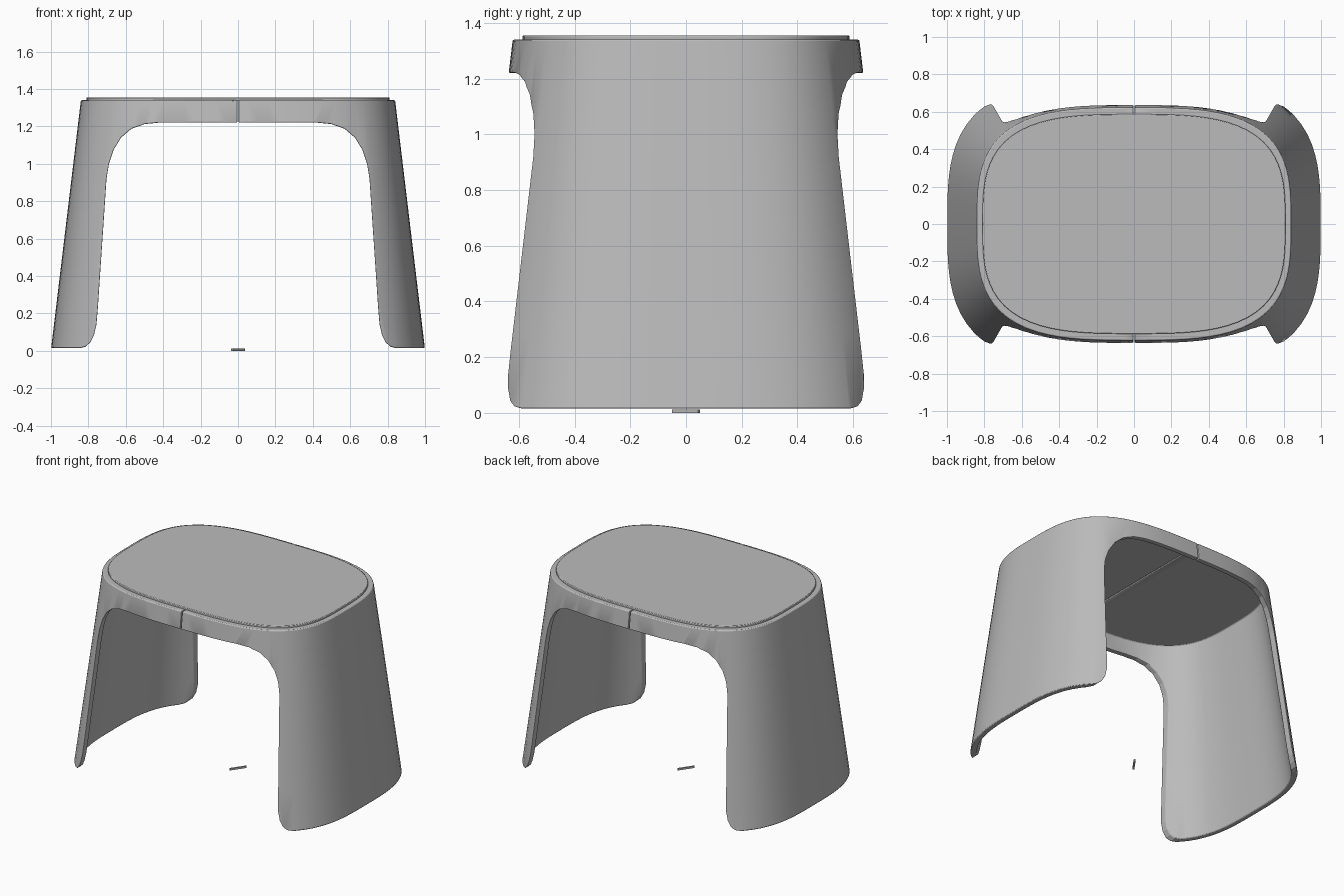
import bpy, bmesh, math

if "Cube" in bpy.data.objects:
    bpy.data.objects.remove(bpy.data.objects["Cube"])

FOOT, TOP = 0.015, 1.34
FLARE, WALL, POWER, SIDES = 0.12, 0.035, 3.2, 96

grey = bpy.data.materials.new("plain_grey")
grey.use_nodes = True
grey.diffuse_color = (0.5, 0.5, 0.5, 1)
grey.node_tree.nodes["Principled BSDF"].inputs["Base Color"].default_value = grey.diffuse_color


def make(name, bm):
    bmesh.ops.recalc_face_normals(bm, faces=bm.faces)
    mesh = bpy.data.meshes.new(name)
    bm.to_mesh(mesh)
    bm.free()
    mesh.materials.append(grey)
    obj = bpy.data.objects.new(name, mesh)
    bpy.context.collection.objects.link(obj)
    return obj


def ring(bm, a, b, z):
    """Rounded-rectangle (superellipse) loop of vertices."""
    verts = []
    for i in range(SIDES):
        t = math.tau * i / SIDES
        c, s = math.cos(t), math.sin(t)
        r = (abs(c) ** POWER + abs(s) ** POWER) ** (-1 / POWER)
        verts.append(bm.verts.new((a * r * c, b * r * s, z)))
    return verts


def loft(bm, rings):
    for low, high in zip(rings, rings[1:]):
        for i in range(SIDES):
            j = (i + 1) % SIDES
            bm.faces.new((low[i], low[j], high[j], high[i]))


def wall_ring(bm, z, inset):
    grow = FLARE * (TOP - z) - inset
    return ring(bm, 0.84 + grow, 0.622 + grow, z)


def cut(obj, cutter):
    cutter.hide_render = True
    cutter.hide_set(True)
    mod = obj.modifiers.new("cut", 'BOOLEAN')
    mod.operation, mod.solver, mod.object = 'DIFFERENCE', 'EXACT', cutter


def bevel(obj, width):
    mod = obj.modifiers.new("soft_edges", 'BEVEL')
    mod.width, mod.segments = width, 2
    mod.limit_method, mod.angle_limit = 'ANGLE', math.radians(45)


def smooth(obj):
    bpy.ops.object.select_all(action='DESELECT')
    obj.select_set(True)
    bpy.context.view_layer.objects.active = obj
    bpy.ops.object.shade_smooth_by_angle(angle=math.radians(35))


# Flared hollow shell with a thin roof
bm = bmesh.new()
steps = 5
outer = [wall_ring(bm, FOOT + (TOP - FOOT) * k / steps, 0) for k in range(steps + 1)]
roof = TOP - 0.02
inner = [wall_ring(bm, roof + (FOOT - roof) * k / steps, WALL) for k in range(steps + 1)]
loft(bm, outer)
loft(bm, inner + [outer[0]])
bm.faces.new(outer[-1])
bm.faces.new(inner[0])
shell = make("stool_shell", bm)

# Arch opening between the two legs, cut front to back
half = [(0.42, 1.22), (0.5, 1.212), (0.57, 1.187), (0.625, 1.14), (0.665, 1.075),
        (0.69, 1.0), (0.703, 0.92), (0.75, 0.22), (0.757, 0.14), (0.77, 0.085),
        (0.79, 0.045), (0.815, 0.022), (0.85, 0.013), (0.85, -0.1)]
outline = half + [(-x, z) for x, z in reversed(half)]
bm = bmesh.new()
face = bm.faces.new([bm.verts.new((x, -1, z)) for x, z in outline])
grown = bmesh.ops.extrude_face_region(bm, geom=[face])["geom"]
bmesh.ops.translate(bm, vec=(0, 2, 0), verts=[g for g in grown if isinstance(g, bmesh.types.BMVert)])
cut(shell, make("arch_cutter", bm))

# Narrow seam where the two halves meet
bm = bmesh.new()
bmesh.ops.create_cube(bm, size=1)
bmesh.ops.scale(bm, vec=(0.006, 2, 0.4), verts=bm.verts)
bmesh.ops.translate(bm, vec=(0, 0, 1.3), verts=bm.verts)
cut(shell, make("seam_cutter", bm))
bevel(shell, 0.008)
smooth(shell)

# Seat panel on the roof
bm = bmesh.new()
levels = [ring(bm, 0.81, 0.587, TOP - 0.004), ring(bm, 0.81, 0.587, 1.355)]
loft(bm, levels)
bm.faces.new(levels[0])
bm.faces.new(levels[1])
seat = make("seat_panel", bm)
bevel(seat, 0.004)
smooth(seat)

# Small loose bar on the ground
bm = bmesh.new()
bmesh.ops.create_cube(bm, size=1)
bmesh.ops.scale(bm, vec=(0.113, 0.012, 0.012), verts=bm.verts)
bar = make("floor_bar", bm)
bar.location.z = 0.006
bar.rotation_euler.z = math.radians(55)
